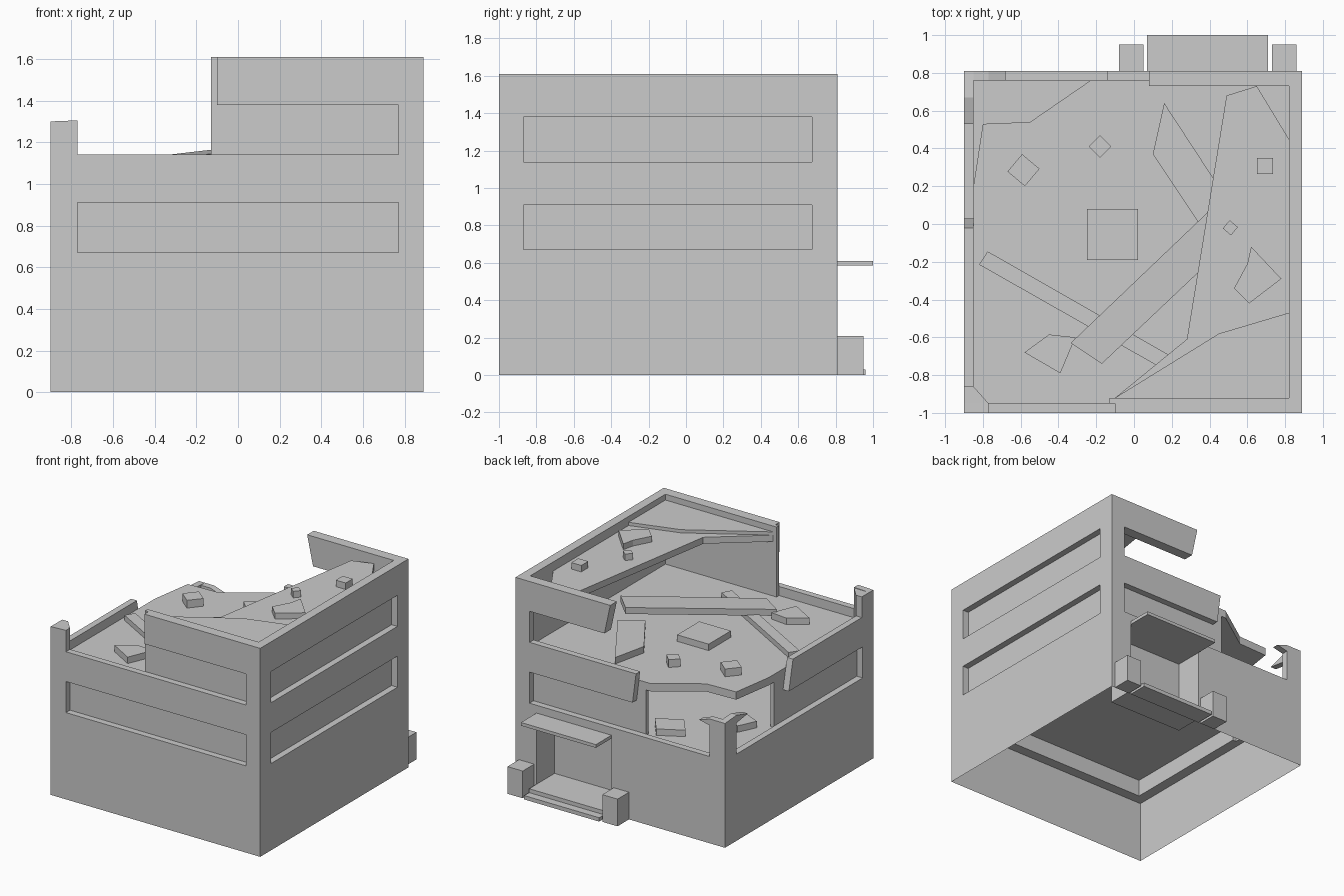
import bpy, bmesh
from math import radians
from mathutils import Vector

if "Cube" in bpy.data.objects:
    bpy.data.objects.remove(bpy.data.objects["Cube"])

L, R, F, B = -0.90, 0.89, -1.0, 0.81      # outer wall planes
# (u along wall, d inward depth, z) -> world
SIDES = {
    'front': lambda u, d, z: (u, F + d, z),
    'back': lambda u, d, z: (u, B - d, z),
    'left': lambda u, d, z: (L + d, u, z),
    'right': lambda u, d, z: (R - d, u, z),
}


def finish(name, bm):
    bmesh.ops.recalc_face_normals(bm, faces=bm.faces)
    me = bpy.data.meshes.new(name)
    bm.to_mesh(me)
    bm.free()
    ob = bpy.data.objects.new(name, me)
    bpy.context.collection.objects.link(ob)
    return ob


def loft(bm, a, b):
    """Closed prism between two matching point loops."""
    va = [bm.verts.new(p) for p in a]
    vb = [bm.verts.new(p) for p in b]
    bm.faces.new(va)
    bm.faces.new(vb[::-1])
    for i in range(len(va)):
        j = (i + 1) % len(va)
        bm.faces.new((va[i], vb[i], vb[j], va[j]))


def rect(u0, u1, z0, z1):
    return [(u0, z0), (u1, z0), (u1, z1), (u0, z1)]


def wall(name, side, profiles, d0, d1):
    bm = bmesh.new()
    f = SIDES[side]
    for prof in profiles:
        loft(bm, [f(u, d0, z) for u, z in prof], [f(u, d1, z) for u, z in prof])
    return finish(name, bm)


def slab(name, pts, z0, z1):
    bm = bmesh.new()
    loft(bm, [(x, y, z0) for x, y in pts], [(x, y, z1) for x, y in pts])
    return finish(name, bm)


def box(name, x0, x1, y0, y1, z0, z1):
    return slab(name, [(x0, y0), (x1, y0), (x1, y1), (x0, y1)], z0, z1)


def diamond(name, x, y, r, z0, h, turn=45):
    pts = [Vector((r, 0)), Vector((0, r)), Vector((-r, 0)), Vector((0, -r))]
    ob = slab(name, pts, 0, h)
    ob.location = (x, y, z0)
    ob.rotation_euler.z = radians(turn)
    return ob


def sheet(name, quads):
    bm = bmesh.new()
    for q in quads:
        bm.faces.new([bm.verts.new(p) for p in q])
    return finish(name, bm)


# storey heights
BASE, S1, T1, S2, T2, TOP = 0.48, 0.67, 0.91, 1.14, 1.38, 1.61
DX0, DX1, DZ = 0.07, 0.71, 0.585          # doorway

# outer walls with window bands and broken edges
wall('front_wall', 'front', [
    rect(L, R, BASE, S1), rect(L, -0.77, S1, T1), rect(0.77, R, S1, T1),
    rect(L, R, T1, S2), [(L, S2), (-0.77, S2), (-0.77, 1.305), (L, 1.30)],
    rect(0.77, R, S2, T2), rect(-0.10, R, T2, TOP)], 0, 0.05)
wall('right_wall', 'right', [
    rect(F, B, BASE, S1), rect(F, -0.87, S1, T1), rect(0.675, B, S1, T1),
    rect(F, B, T1, S2), rect(F, -0.87, S2, T2), rect(0.675, B, S2, T2),
    rect(F, B, T2, TOP)], 0, 0.05)
wall('back_wall', 'back', [
    rect(L, DX0, BASE, S1), rect(DX1, R, BASE, S1), rect(DX0, DX1, DZ, S1),
    [(L, S1), (-0.77, S1), (-0.77, T1), (-0.68, 0.93), (-0.77, 0.96), (L, 0.96)],
    rect(0.77, R, S1, T1), [(-0.11, T1), (R, T1), (R, S2), (-0.14, S2)],
    rect(0.77, R, S2, T2), [(0.13, T2), (R, T2), (R, TOP), (0.08, TOP)]], 0, 0.05)
wall('left_wall', 'left', [
    rect(F, B, BASE, S1), rect(F, -0.87, S1, T1),
    [(F, T1), (0.03, T1), (-0.02, S2), (F, S2)], rect(F, -0.86, S2, 1.30),
    [(B, S1), (0.67, S1), (0.67, T1), (0.53, 0.93), (0.67, 0.97), (B, 0.96)]], 0, 0.05)
slab('corner_fill', [(-0.85, -0.95), (-0.77, -0.95), (-0.85, -0.86)], 1.06, 1.30)

# inner linings that close the windows
wall('front_lining', 'front', [rect(L + .05, R - .05, BASE, 1.05),
                               rect(-0.13, R - .05, 1.05, TOP)], 0.05, 0.08)
wall('right_lining', 'right', [rect(F + .05, B - .05, BASE, TOP)], 0.05, 0.07)
wall('back_lining', 'back', [rect(-0.19, R - .05, DZ + .01, 1.05),
                             [(0.13, T2), (R - .05, T2), (R - .05, TOP), (0.08, TOP)]], 0.05, 0.08)
wall('left_lining', 'left', [rect(F + .05, 0.14, BASE, 1.05)], 0.05, 0.08)

# hollow ground storey and entrance recess
spans = [('front', L, R), ('right', F, B), ('left', F, B),
         ('back', L, DX0), ('back', DX1, R)]
sheet('ground_walls', [[SIDES[s](u, 0, z) for u, z in rect(a, b, 0, BASE)]
                       for s, a, b in spans])
Y0, Z0 = 0.59, 0.06
sheet('entrance_recess', [
    [(DX0, Y0, Z0), (DX1, Y0, Z0), (DX1, Y0, DZ), (DX0, Y0, DZ)],
    [(DX0, Y0, Z0), (DX0, B, Z0), (DX0, B, DZ), (DX0, Y0, DZ)],
    [(DX1, Y0, Z0), (DX1, B, Z0), (DX1, B, DZ), (DX1, Y0, DZ)],
    [(DX0, Y0, DZ), (DX1, Y0, DZ), (DX1, B, DZ), (DX0, B, DZ)]])
box('entrance_floor', DX0, DX1, Y0, 0.90, 0.03, Z0)
box('entrance_step', DX0, DX1, 0.81, 0.96, 0, 0.03)
box('canopy', DX0, DX1, 0.81, 1.0, DZ, 0.61)
for x in (-0.08, 0.73):
    box('entrance_block', x, x + 0.13, 0.81, 0.95, 0, 0.21)

# floors, broken
box('first_floor', -0.85, 0.84, -0.95, 0.76, 0.61, 0.66)
slab('second_floor', [(-0.85, -0.95), (0.84, -0.95), (0.84, 0.76), (-0.23, 0.76),
                      (-0.55, 0.54), (-0.80, 0.53), (-0.85, 0.20)], 1.01, 1.07)
slab('roof', [(-0.10, -0.92), (0.82, -0.92), (0.82, 0.45), (0.65, 0.73),
              (0.49, 0.68), (0.42, 0.25), (0.28, -0.61)], 1.49, 1.54)
slab('roof_overlay', [(-0.10, -0.92), (0.82, -0.92), (0.82, -0.47), (0.45, -0.58)], 1.54, 1.565)

# rubble
diamond('rubble', -0.585, 0.285, 0.085, 1.07, 0.06, 5)
diamond('rubble', -0.18, 0.41, 0.06, 1.07, 0.06, 0)
diamond('rubble', 0.51, -0.02, 0.04, 1.54, 0.05, 5)
box('rubble', 0.65, 0.735, 0.265, 0.35, 1.54, 1.59)
box('fallen_tile', -0.25, 0.02, -0.19, 0.08, 1.07, 1.12)
slab('broken_piece', [(-0.58, -0.68), (-0.39, -0.79), (-0.31, -0.60), (-0.45, -0.585)], 1.07, 1.12)
slab('broken_piece', [(0.62, -0.12), (0.60, -0.21), (0.53, -0.34), (0.61, -0.42), (0.78, -0.29)], 1.54, 1.585)
slab('broken_piece', [(0.16, 0.64), (0.10, 0.37), (0.34, 0.01), (0.50, 0.12)], 1.07, 1.12)
slab('lower_piece', [(-0.43, 0.62), (-0.25, 0.72), (-0.14, 0.58), (-0.32, 0.48)], 0.66, 0.71)
diamond('lower_piece', -0.65, 0.25, 0.11, 0.66, 0.05, 20)

# fallen beams
slab('floor_beam', [(-0.82, -0.215), (0.14, -0.76), (0.18, -0.69), (-0.775, -0.145)], 1.07, 1.11)
bm = bmesh.new()
ends = [(-0.335, -0.63, 1.09), (-0.17, -0.74, 1.09), (0.58, -0.03, 1.18), (0.44, 0.11, 1.18)]
loft(bm, ends, [(x, y, z + 0.05) for x, y, z in ends])
finish('leaning_beam', bm)
